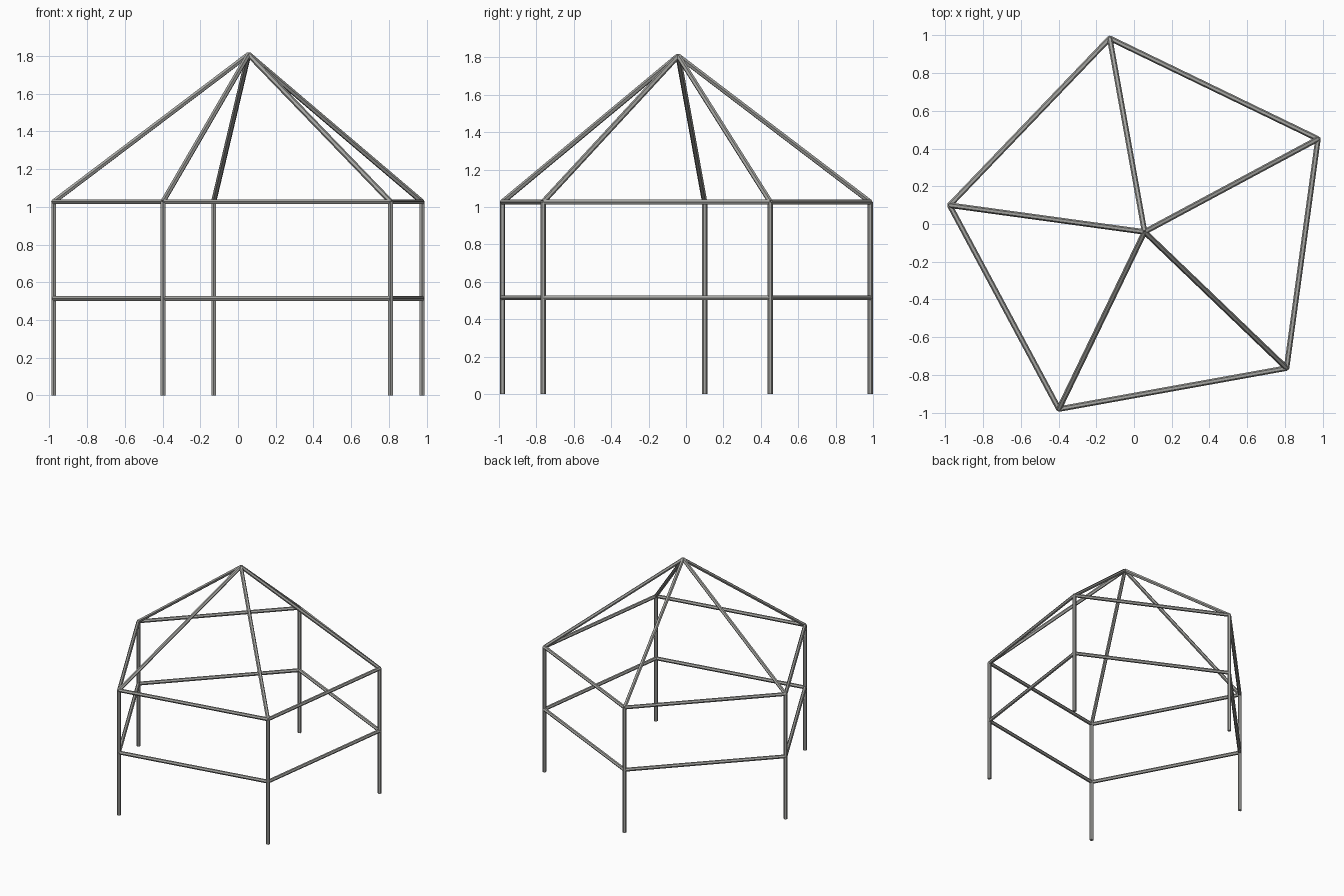
import bpy
import math
from mathutils import Vector

cube = bpy.data.objects.get("Cube")
if cube:
    bpy.data.objects.remove(cube, do_unlink=True)

CENTRE = Vector((0.056, -0.042, 0))
RADIUS = 1.043
TUBE = 0.0145
SIDES = 6
EAVE, RAIL, APEX = 1.027, 0.514, 1.808

# Single metal colour
metal = bpy.data.materials.new("grey_metal")
metal.use_nodes = True
colour = (0.38, 0.38, 0.36, 1)
metal.diffuse_color = colour
bsdf = metal.node_tree.nodes["Principled BSDF"]
bsdf.inputs["Base Color"].default_value = colour


def tube(name, start, end):
    """Straight hexagonal bar between two points, flat face up."""
    axis = end - start
    tilt = math.atan2(axis.xy.length, axis.z)
    heading = math.atan2(axis.y, axis.x)
    bpy.ops.mesh.primitive_cylinder_add(
        vertices=SIDES, radius=TUBE, depth=axis.length,
        location=(start + end) / 2, rotation=(0, tilt, heading))
    bar = bpy.context.object
    bar.name = name
    bar.data.materials.append(metal)


def corner(i, z):
    a = math.radians(28.2 + 72 * i)
    return CENTRE + Vector((RADIUS * math.cos(a), RADIUS * math.sin(a), z))


# Five bays: post, lower rail, eave beam and rafter
apex = CENTRE + Vector((0, 0, APEX))
for i in range(5):
    tube(f"post_{i + 1}", corner(i, 0), corner(i, EAVE))
    tube(f"lower_rail_{i + 1}", corner(i, RAIL), corner(i + 1, RAIL))
    tube(f"eave_beam_{i + 1}", corner(i, EAVE), corner(i + 1, EAVE))
    tube(f"rafter_{i + 1}", corner(i, EAVE), apex)
